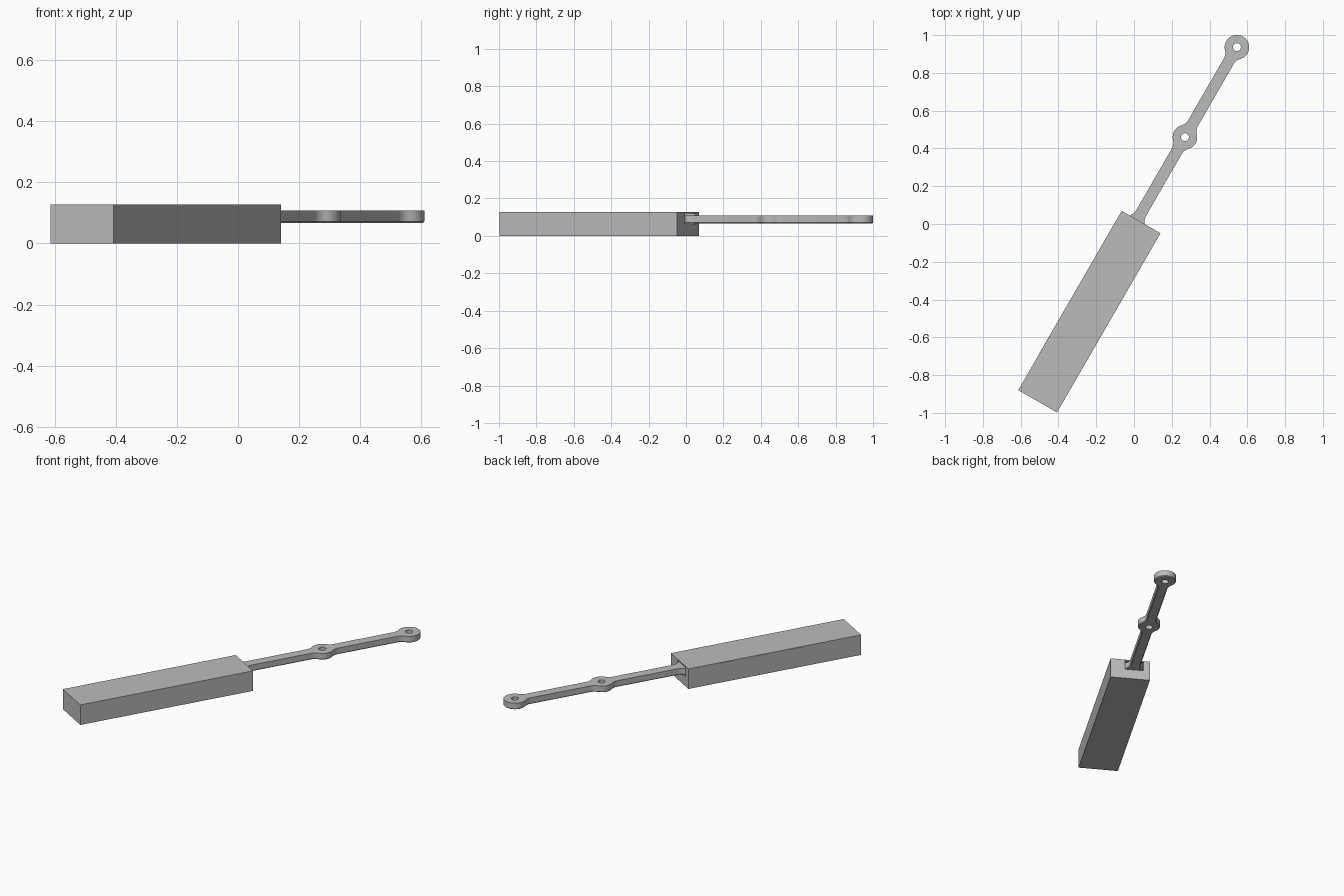
import bpy, bmesh, math
from mathutils import Matrix

if "Cube" in bpy.data.objects:
    bpy.data.objects.remove(bpy.data.objects["Cube"])

# Everything is laid out along local Y, then turned 30 degrees clockwise
TURN = Matrix.Rotation(math.radians(-30), 4, 'Z')

grey = bpy.data.materials.new("plain_grey")
grey.diffuse_color = (0.5, 0.5, 0.5, 1)
grey.use_nodes = True
grey.node_tree.nodes["Principled BSDF"].inputs["Base Color"].default_value = grey.diffuse_color


def finish(name, bm):
    bmesh.ops.recalc_face_normals(bm, faces=bm.faces)
    mesh = bpy.data.meshes.new(name)
    bm.to_mesh(mesh)
    bm.free()
    mesh.materials.append(grey)
    ob = bpy.data.objects.new(name, mesh)
    bpy.context.collection.objects.link(ob)
    ob.matrix_world = TURN
    return ob


def box(name, x0, x1, y0, y1, z0, z1):
    bm = bmesh.new()
    bmesh.ops.create_cube(bm, size=1)
    for v in bm.verts:
        v.co.x = (x0 + x1) / 2 + v.co.x * (x1 - x0)
        v.co.y = (y0 + y1) / 2 + v.co.y * (y1 - y0)
        v.co.z = (z0 + z1) / 2 + v.co.z * (z1 - z0)
    return finish(name, bm)


def loft(name, loops):
    """Closed solid through matching loops of 3D points."""
    bm = bmesh.new()
    rings = [[bm.verts.new(p) for p in loop] for loop in loops]
    n = len(rings[0])
    for a, b in zip(rings, rings[1:]):
        for i in range(n):
            j = (i + 1) % n
            bm.faces.new((a[i], a[j], b[j], b[i]))
    bm.faces.new(rings[0])
    bm.faces.new(rings[-1])
    return finish(name, bm)


def cut(ob, cutter):
    mod = ob.modifiers.new("cut", 'BOOLEAN')
    mod.object = cutter
    mod.operation = 'DIFFERENCE'
    mod.solver = 'EXACT'
    cutter.hide_render = True
    cutter.hide_set(True)


# Case with a pocket in its end for the arm
case = box("case", -0.091, 0.146, -1.068, 0.0275, 0, 0.127)
cut(case, box("pocket_cutter", -0.051, 0.058, -0.035, 0.06, 0.062, 0.12))

# Thin tapered strip flush with the left wall of the case
strip = [(-0.03, 0.066), (-0.03, 0.122), (-0.715, 0.122), (-0.84, 0.066)]
loft("side_strip", [[(x, y, z) for y, z in strip] for x in (-0.0915, -0.088)])

# Arm: straight bar with three eyes joined by concave fillets
EYES = (-0.017, 0.533, 1.083)
AXIS = 0.0037
FX, FD = 0.09, 0.125
FY = math.sqrt(FD * FD - FX * FX)
T = math.degrees(math.asin(FY / FD))


def arc(cx, cy, r, a0, a1, n):
    return [(cx + r * math.cos(math.radians(a0 + (a1 - a0) * i / n)),
             cy + r * math.sin(math.radians(a0 + (a1 - a0) * i / n)))
            for i in range(n + 1)]


def arm_outline(inset):
    side = []
    r, f = 0.065 - inset, 0.06 + inset
    for k, c in enumerate(EYES):
        first, last = k == 0, k == len(EYES) - 1
        if not first:
            side += arc(FX, c - FY, f, 180, 180 - T, 8)[:-1]
        side += arc(0, c, r, -90 if first else -T, 90 if last else T, 16)
        if not last:
            side += arc(FX, c + FY, f, 180 + T, 180, 8)[1:]
    return side + [(-x, y) for x, y in reversed(side) if abs(x) > 1e-5]


levels = ((0.067, 0.005), (0.072, 0), (0.108, 0))
arm = loft("arm", [[(AXIS + x, y, z) for x, y in arm_outline(i)]
                   for z, i in levels])

# Pin holes through the eyes
for c in EYES[1:]:
    hole = arc(AXIS, c, 0.021, 0, 360, 32)[:-1]
    cut(arm, loft("hole_cutter", [[(x, y, z) for x, y in hole]
                                  for z in (0.03, 0.15)]))

# Smooth the round walls of the arm, keep its edges crisp
bpy.ops.object.select_all(action='DESELECT')
arm.select_set(True)
bpy.context.view_layer.objects.active = arm
bpy.ops.object.shade_smooth_by_angle(angle=math.radians(30))
